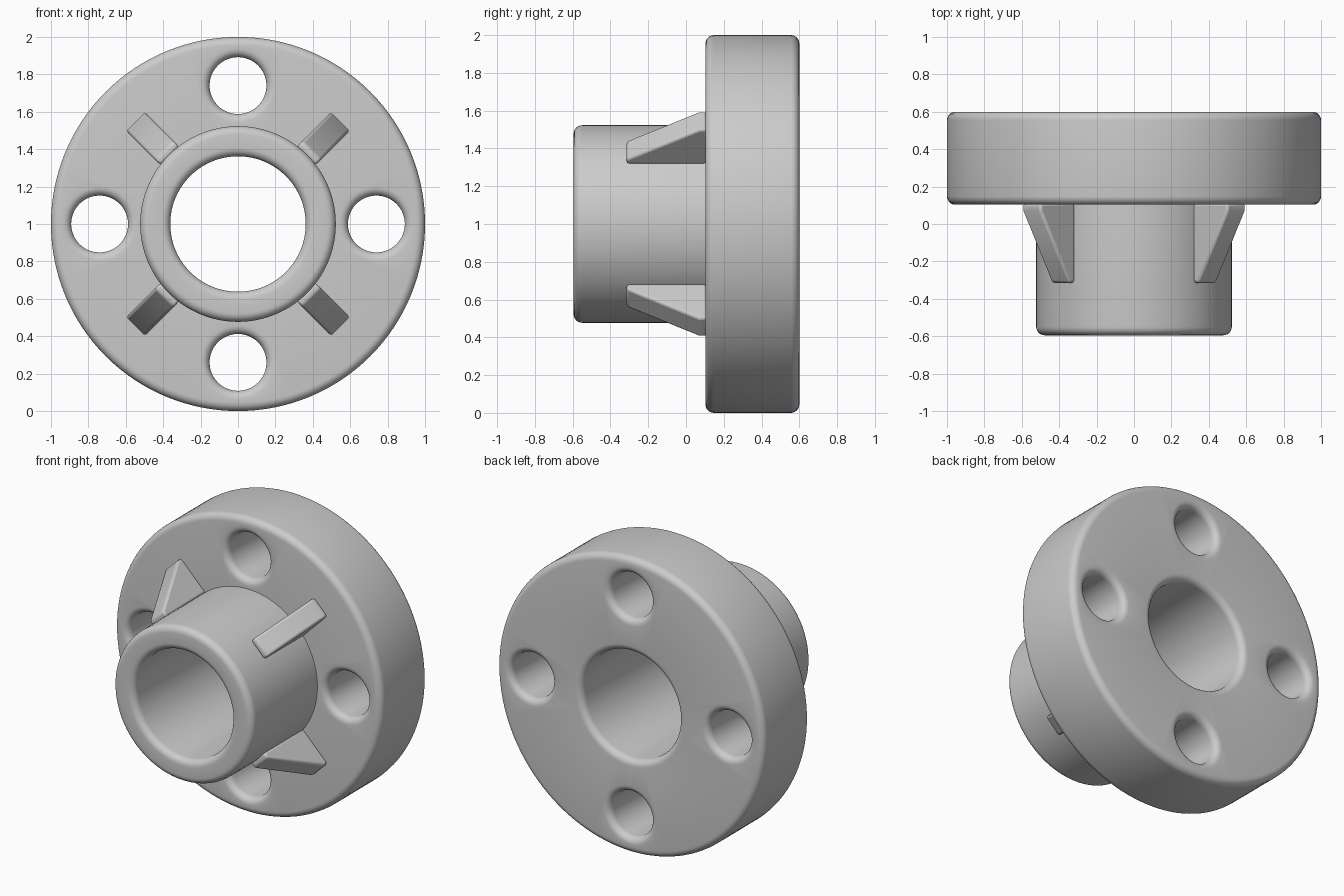
import bpy, bmesh, math
from mathutils import Vector, Matrix

if "Cube" in bpy.data.objects:
    bpy.data.objects.remove(bpy.data.objects["Cube"])

CENTRE = Vector((0, 0, 1))


def fillet(points, steps=6):
    """Round the corners of a closed (radius, y, fillet) profile."""
    out, n = [], len(points)
    for i, (r, y, f) in enumerate(points):
        p = Vector((r, y))
        if f == 0:
            out.append(p)
            continue
        u1 = (Vector(points[i - 1][:2]) - p).normalized()
        u2 = (Vector(points[(i + 1) % n][:2]) - p).normalized()
        c = p + f * (u1 + u2)
        for k in range(steps + 1):
            a = math.pi / 2 * k / steps
            out.append(c - f * (u2 * math.cos(a) + u1 * math.sin(a)))
    return out


def finish(name, bm):
    bmesh.ops.remove_doubles(bm, verts=bm.verts, dist=1e-5)
    bmesh.ops.recalc_face_normals(bm, faces=bm.faces)
    mesh = bpy.data.meshes.new(name)
    bm.to_mesh(mesh)
    bm.free()
    ob = bpy.data.objects.new(name, mesh)
    bpy.context.collection.objects.link(ob)
    return ob


def lathe(name, profile, segments, centre, capped=False):
    """Revolve a profile about the y axis; capped leaves it solid."""
    bm = bmesh.new()
    rings = []
    for p in profile:
        rings.append([bm.verts.new(centre + Vector((
            p.x * math.cos(2 * math.pi * s / segments), p.y,
            p.x * math.sin(2 * math.pi * s / segments)))) for s in range(segments)])
    bmesh.ops.remove_doubles(bm, verts=[], dist=1e-5)
    for i in range(len(rings) - (1 if capped else 0)):
        a, b = rings[i], rings[(i + 1) % len(rings)]
        for s in range(segments):
            t = (s + 1) % segments
            bm.faces.new((a[s], a[t], b[t], b[s]))
    if capped:
        bm.faces.new(rings[0])
        bm.faces.new(rings[-1])
    return finish(name, bm)


def smooth(ob):
    bpy.ops.object.select_all(action='DESELECT')
    ob.select_set(True)
    bpy.context.view_layer.objects.active = ob
    bpy.ops.object.shade_smooth_by_angle(angle=math.radians(35))


# Flange disc and hub with a through bore
F = 0.045
body = lathe("flange_body", fillet([
    (0.362, -0.595, F), (0.523, -0.595, F), (0.523, 0.103, 0),
    (1.0, 0.103, F), (1.0, 0.6, F), (0.362, 0.6, F)]), 128, CENTRE)

# Bolt holes with rounded rims
R = 0.152
hole = fillet([(R + F, 0.0, 0), (R + F, 0.103, 0), (R, 0.103, F),
               (R, 0.6, F), (R + F, 0.6, 0), (R + F, 0.7, 0)])
for i in range(4):
    a = math.pi / 2 * i
    pos = CENTRE + 0.74 * Vector((math.cos(a), 0, math.sin(a)))
    cutter = lathe(f"bolt_hole_cutter_{i}", hole, 48, pos, capped=True)
    cutter.hide_render = True
    mod = body.modifiers.new("bolt_hole", 'BOOLEAN')
    mod.operation, mod.solver, mod.object = 'DIFFERENCE', 'EXACT', cutter
    bpy.context.view_layer.objects.active = body
    bpy.ops.object.modifier_apply(modifier=mod.name)
    bpy.data.objects.remove(cutter)
smooth(body)

# Gusset ribs between hub and disc
for i in range(4):
    bm = bmesh.new()
    side = [bm.verts.new((r, y, -0.07)) for r, y in
            ((0.515, -0.315), (0.555, -0.315), (0.775, 0.07), (0.775, 0.11), (0.515, 0.11))]
    face = bm.faces.new(side)
    ext = bmesh.ops.extrude_face_region(bm, geom=[face])
    bmesh.ops.translate(bm, vec=(0, 0, 0.14),
                        verts=[v for v in ext["geom"] if isinstance(v, bmesh.types.BMVert)])
    rot = Matrix.Rotation(math.pi / 4 + math.pi / 2 * i, 4, 'Y')
    bmesh.ops.transform(bm, matrix=Matrix.Translation(CENTRE) @ rot, verts=bm.verts)
    rib = finish(f"gusset_rib_{i}", bm)
    bev = rib.modifiers.new("soft_edges", 'BEVEL')
    bev.width, bev.segments = 0.015, 3
    smooth(rib)
